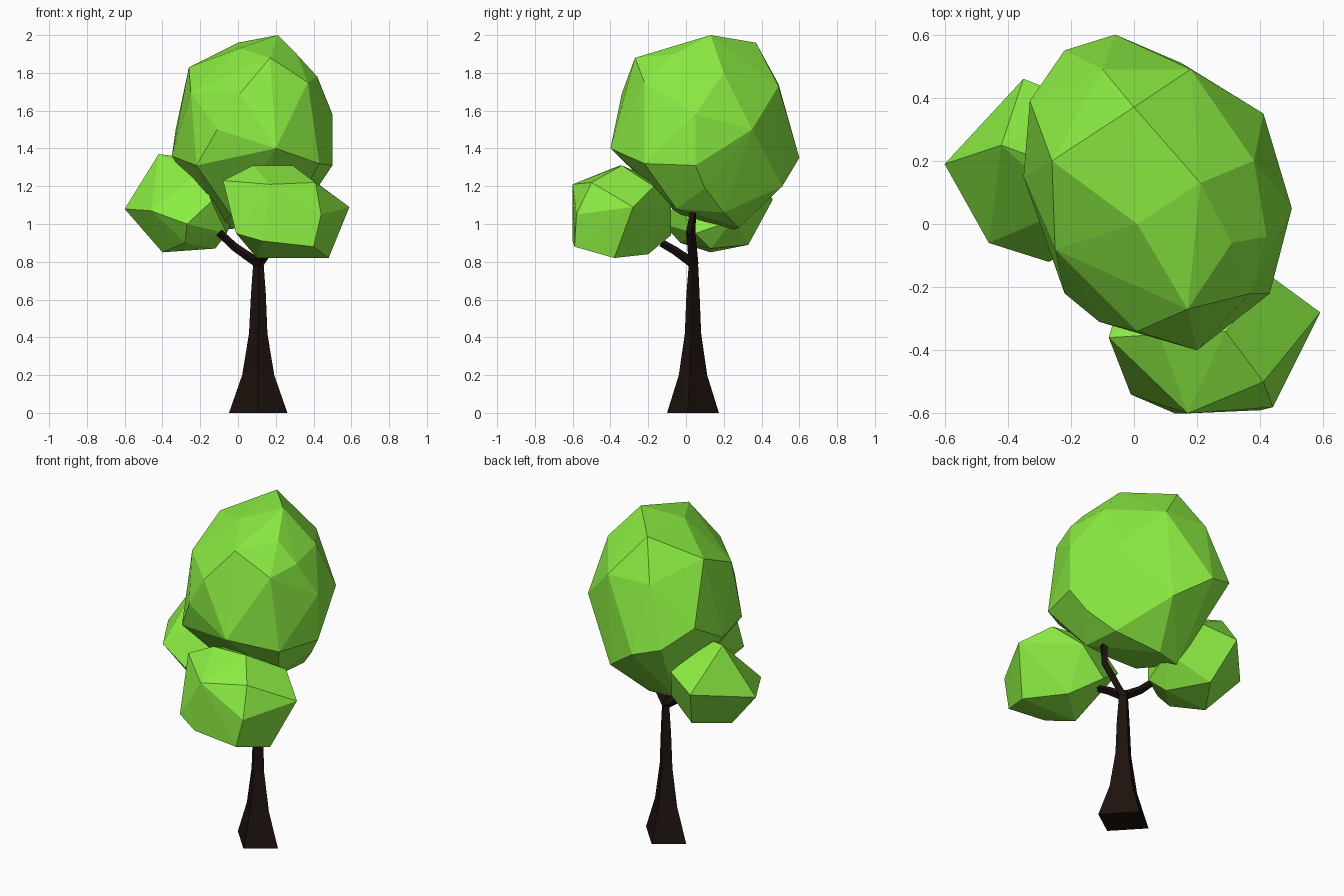
import bpy, bmesh
from math import sin, cos, pi
from mathutils import Vector

if "Cube" in bpy.data.objects:
    bpy.data.objects.remove(bpy.data.objects["Cube"])


def material(name, color):
    m = bpy.data.materials.new(name)
    m.diffuse_color = color
    m.use_nodes = True
    m.node_tree.nodes["Principled BSDF"].inputs["Base Color"].default_value = m.diffuse_color
    return m


LEAF = material("leaf_green", (0.26, 0.85, 0.055, 1))
BARK = material("dark_bark", (0.012, 0.006, 0.004, 1))


def finish(bm, name, mat):
    bmesh.ops.recalc_face_normals(bm, faces=bm.faces)
    mesh = bpy.data.meshes.new(name)
    bm.to_mesh(mesh)
    bm.free()
    mesh.materials.append(mat)
    ob = bpy.data.objects.new(name, mesh)
    bpy.context.collection.objects.link(ob)
    return ob


def foliage(name, corners):
    """Faceted leaf clump: the convex skin over its outermost corners."""
    bm = bmesh.new()
    for c in corners:
        bm.verts.new(c)
    res = bmesh.ops.convex_hull(bm, input=bm.verts)
    loose = {v for v in res["geom_interior"] if isinstance(v, bmesh.types.BMVert)}
    bmesh.ops.delete(bm, geom=list(loose), context='VERTS')
    return finish(bm, name, LEAF)


def limb(name, path, upright=False, sides=4):
    """Tapered four-sided limb along (x, y, z, radius) stations."""
    bm = bmesh.new()
    pts = [Vector(p[:3]) for p in path]
    rings = []
    for i, p in enumerate(pts):
        d = pts[min(i + 1, len(pts) - 1)] - pts[max(i - 1, 0)]
        if upright:
            u, v = Vector((1.06, -.2, 0)), Vector((0, .94, 0))
        else:
            u = d.cross(Vector((0, 0, 1))).normalized()
            v = d.cross(u).normalized()
        r = path[i][3]
        rings.append([bm.verts.new(p + r * (cos(a) * u + sin(a) * v))
                      for a in (2 * pi * k / sides - pi / 2 for k in range(sides))])
    for a, b in zip(rings, rings[1:]):
        for k in range(sides):
            n = (k + 1) % sides
            bm.faces.new((a[k], a[n], b[n], b[k]))
    bm.faces.new(rings[0])
    bm.faces.new(rings[-1])
    return finish(bm, name, BARK)


# Flared trunk with a skewed square section set cornerwise
limb("trunk", [(.107, .037, 0, .146), (.107, .037, .2, .08), (.107, .037, .42, .046),
               (.108, .037, .63, .037), (.108, .04, .82, .024)], upright=True)

# Branches reaching towards each leaf clump
limb("left_branch", [(.11, .04, .79, .026), (-.02, .03, .88, .022), (-.1, .02, .955, .02)])
limb("front_branch", [(.11, .04, .79, .026), (.13, -.06, .86, .022), (.14, -.13, .9, .02)])
limb("crown_branch", [(.11, .04, .79, .026), (.23, .025, .96, .024), (.25, .04, 1.08, .02)])

# Main crown, listed from the top down
foliage("crown", [
    (.21, .13, 2), (0, .37, 1.96),
    (.31, -.06, 1.9), (.01, 0, 1.93), (.17, -.27, 1.88),
    (-.26, .2, 1.83), (.38, .2, 1.8), (.42, -.04, 1.78), (.37, -.22, 1.75),
    (.01, -.34, 1.69), (.18, .49, 1.73), (-.1, .49, 1.74), (-.25, -.08, 1.7),
    (.5, .05, 1.58), (.41, .35, 1.5), (-.11, -.31, 1.5), (-.33, .39, 1.5),
    (.5, .05, 1.31), (.43, -.22, 1.32), (.2, -.4, 1.4), (-.22, -.22, 1.31),
    (-.35, .15, 1.36), (-.06, .6, 1.35), (-.22, .55, 1.4),
    (.15, .51, 1.2), (.42, .1, 1.19), (.3, .2, 1.06), (.3, -.05, 1.08),
    (.12, -.06, 1.07), (-.04, -.03, 1.05), (.05, .28, .98), (-.1, .25, .97)])

# Left clump
foliage("left_clump", [
    (-.42, .25, 1.37), (-.34, .22, 1.36), (-.2, .05, 1.28), (-.15, .38, 1.2),
    (-.6, .19, 1.08), (-.46, -.06, 1.07), (-.14, -.05, 1.12), (-.35, .46, 1.13),
    (-.27, -.12, 1), (-.03, .25, 1.02), (-.28, -.03, .9), (-.06, .05, .95),
    (-.4, .13, .85), (-.12, .13, .87), (-.27, .33, .89)])

# Front clump
foliage("front_clump", [
    (.08, -.35, 1.31), (.29, -.34, 1.31), (-.08, -.36, 1.23), (.17, -.6, 1.21),
    (.41, -.5, 1.22), (.44, -.17, 1.2), (.1, -.2, 1.25), (.59, -.28, 1.09),
    (.44, -.58, 1.05), (.3, -.08, 1.1), (-.02, -.16, 1.07), (-.01, -.54, .95),
    (.4, -.59, .88), (.13, -.6, .91), (.15, -.08, .94),
    (.48, -.38, .82), (.1, -.38, .82), (.3, -.2, .84)])
